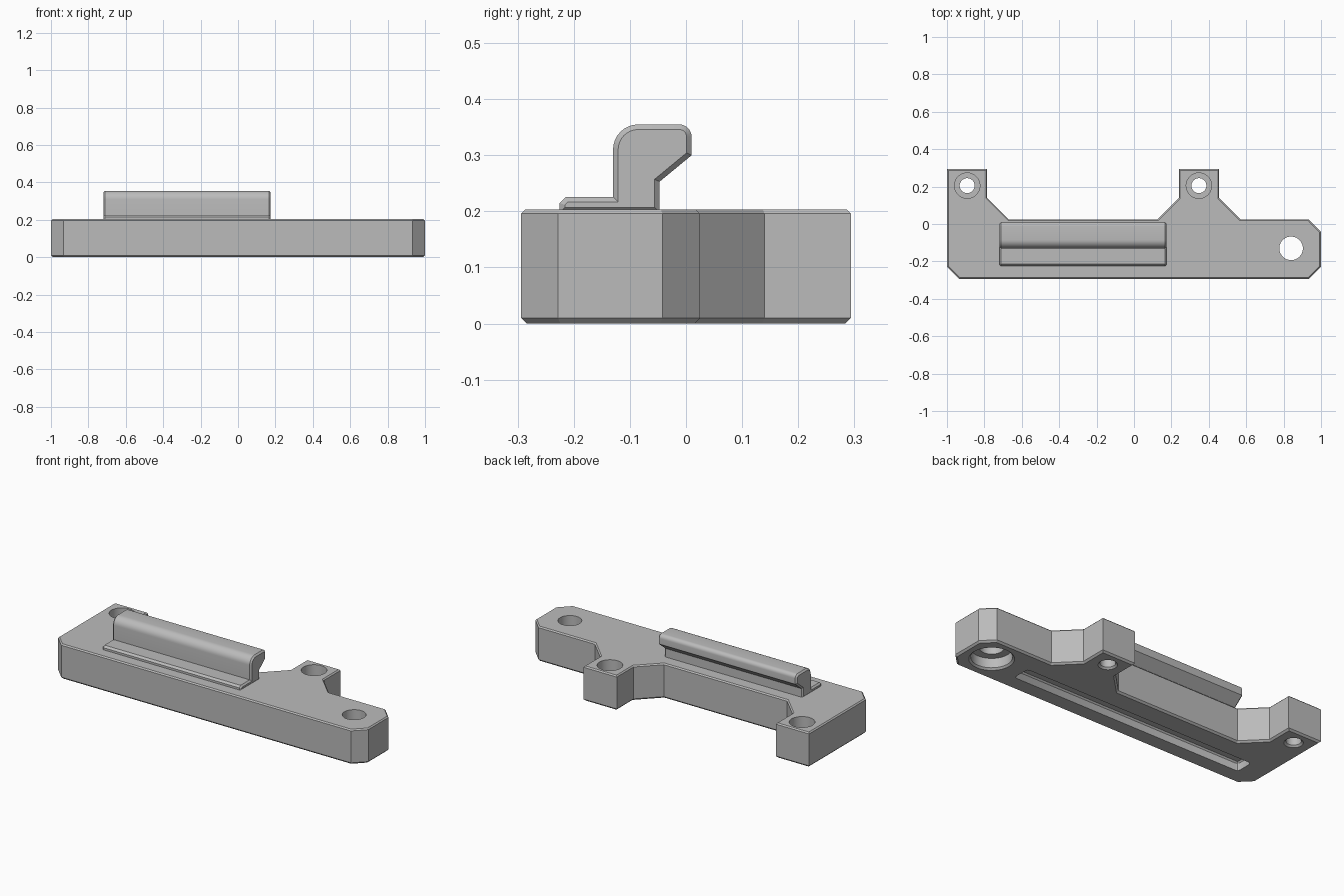
import bpy, bmesh
from math import cos, sin, pi, radians

if "Cube" in bpy.data.objects:
    bpy.data.objects.remove(bpy.data.objects["Cube"], do_unlink=True)

grey = bpy.data.materials.new("plain grey")
grey.use_nodes = True
grey.diffuse_color = (0.5, 0.5, 0.5, 1)
grey.node_tree.nodes["Principled BSDF"].inputs["Base Color"].default_value = (0.5, 0.5, 0.5, 1)


def finish(bm, name):
    bmesh.ops.recalc_face_normals(bm, faces=bm.faces)
    mesh = bpy.data.meshes.new(name)
    bm.to_mesh(mesh)
    bm.free()
    mesh.materials.append(grey)
    obj = bpy.data.objects.new(name, mesh)
    bpy.context.collection.objects.link(obj)
    return obj


def prism(points, offset):
    """Extrude a closed outline by an offset vector."""
    bm = bmesh.new()
    face = bm.faces.new([bm.verts.new(p) for p in points])
    new = bmesh.ops.extrude_face_region(bm, geom=[face])["geom"]
    bmesh.ops.translate(bm, vec=offset, verts=[g for g in new if isinstance(g, bmesh.types.BMVert)])
    bmesh.ops.recalc_face_normals(bm, faces=bm.faces)
    return bm


def bevel_where(bm, test, width):
    edges = [e for e in bm.edges if all(test(v.co) for v in e.verts)]
    bmesh.ops.bevel(bm, geom=edges, offset=width, segments=1, affect='EDGES')


def lathe_cutter(name, x, y, profile, sides=48):
    """Closed solid of revolution from (radius, z) rings."""
    bm = bmesh.new()
    rings = [[bm.verts.new((x + r * cos(2 * pi * i / sides), y + r * sin(2 * pi * i / sides), z))
              for i in range(sides)] for r, z in profile]
    for a, b in zip(rings, rings[1:]):
        for i in range(sides):
            j = (i + 1) % sides
            bm.faces.new((a[i], a[j], b[j], b[i]))
    bm.faces.new(rings[0])
    bm.faces.new(rings[-1])
    return finish(bm, name)


def arc(cy, cz, r, start, end, steps=8):
    angles = [radians(start + (end - start) * i / steps) for i in range(steps + 1)]
    return [(cy + r * cos(a), cz + r * sin(a)) for a in angles]


def shade(obj):
    bpy.ops.object.select_all(action='DESELECT')
    obj.select_set(True)
    bpy.context.view_layer.objects.active = obj
    bpy.ops.object.shade_smooth_by_angle(angle=radians(25))


# Base plate with two mounting ears
HEIGHT, BACK, EDGE = 0.203, 0.294, 0.025


def ear(right, left):
    return [(right + 0.115, EDGE), (right, 0.14), (right, BACK), (left, BACK)]


outline = [(-1, -0.228), (-0.934, -BACK), (0.934, -BACK), (1, -0.228), (1, -0.042), (0.934, EDGE)]
outline += ear(0.455, 0.24) + [(0.24, 0.14), (0.125, EDGE)] + ear(-0.785, -1)
bm = prism([(x, y, 0) for x, y in outline], (0, 0, HEIGHT))
bevel_where(bm, lambda c: c.z > HEIGHT - 0.001, 0.007)
bevel_where(bm, lambda c: c.z < 0.001, 0.01)
plate = finish(bm, "base_plate")

# Screw holes: counterbored from above in the ears, from below at the end
cutters = []
for x in (-0.892, 0.347):
    cutters.append(lathe_cutter("ear_hole_cutter", x, 0.205, [
        (0.06, -0.01), (0.04, 0.01), (0.04, 0.085), (0.068, 0.085), (0.068, 0.25)]))
cutters.append(lathe_cutter("end_hole_cutter", 0.84, -0.13, [
    (0.127, -0.01), (0.107, 0.01), (0.107, 0.065), (0.063, 0.065), (0.063, 0.25)]))

# Long groove in the underside, with a flared rim
bm = prism([(-0.86, -0.2, -0.01), (0.63, -0.2, -0.01), (0.63, -0.095, -0.01), (-0.86, -0.095, -0.01)],
           (0, 0, 0.06))
bevel_where(bm, lambda c: c.z > 0.04, 0.008)
corners = [e for e in bm.edges if abs(e.verts[0].co.z - e.verts[1].co.z) > 0.03]
bmesh.ops.bevel(bm, geom=corners, offset=0.015, segments=2, profile=0.5, affect='EDGES')
cutters.append(finish(bm, "groove_cutter"))

bpy.context.view_layer.objects.active = plate
for cutter in cutters:
    mod = plate.modifiers.new("cut", 'BOOLEAN')
    mod.operation, mod.solver, mod.object = 'DIFFERENCE', 'EXACT', cutter
    bpy.ops.object.modifier_apply(modifier=mod.name)
    bpy.data.objects.remove(cutter, do_unlink=True)
shade(plate)

# Hooked rail with a low front flange, as one extruded section
section = [(-0.225, 0.198), (-0.225, 0.215), (-0.214, 0.226), (-0.13, 0.226)]
section += arc(-0.085, 0.31, 0.045, 180, 90)
section += arc(-0.012, 0.333, 0.022, 90, 0, 6)
section += [(0.01, 0.3), (-0.047, 0.253), (-0.047, 0.198)]
LEFT_END, RIGHT_END = 0.175, -0.72
bm = prism([(RIGHT_END, y, z) for y, z in section], (LEFT_END - RIGHT_END, 0, 0))
for end in (LEFT_END, RIGHT_END):
    bevel_where(bm, lambda c: abs(c.x - end) < 0.0005, 0.009)
shade(finish(bm, "hooked_rail"))
